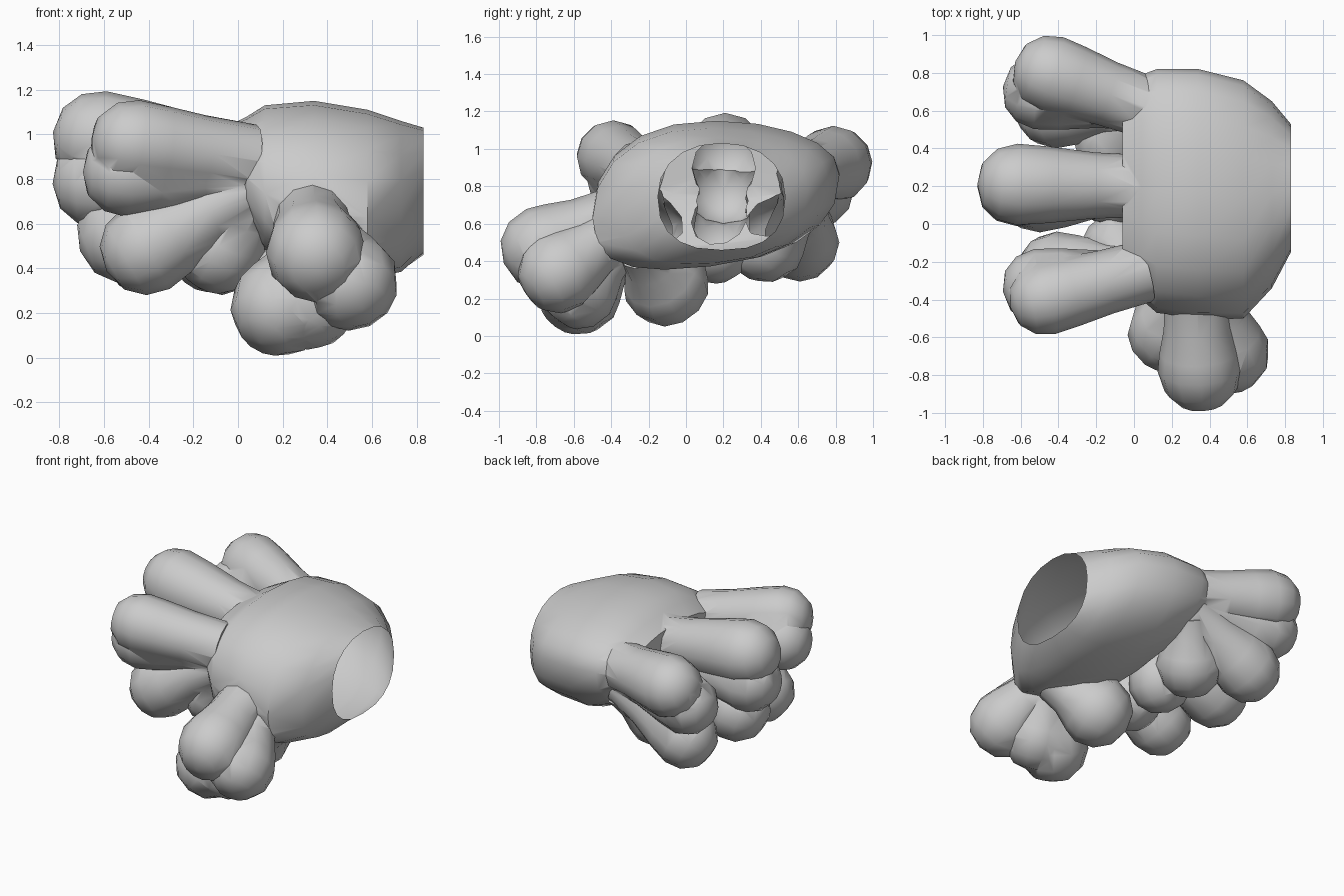
import bpy, bmesh, math
from mathutils import Vector

if "Cube" in bpy.data.objects:
    bpy.data.objects.remove(bpy.data.objects["Cube"])

grey = bpy.data.materials.new("glove_grey")
grey.diffuse_color = (0.6, 0.6, 0.6, 1)
grey.use_nodes = True
grey.node_tree.nodes["Principled BSDF"].inputs["Base Color"].default_value = grey.diffuse_color
segments = bpy.data.collections.new("finger_segments")
bpy.context.scene.collection.children.link(segments)


def loft(name, rings, tip, coll):
    """Skin a list of equal-length point rings, capped at the start and closed on a tip point."""
    bm = bmesh.new()
    rows = [[bm.verts.new(p) for p in ring] for ring in rings]
    n = len(rows[0])
    bm.faces.new(rows[0])
    for a, b in zip(rows, rows[1:]):
        for i in range(n):
            j = (i + 1) % n
            bm.faces.new((a[i], a[j], b[j], b[i]))
    v = bm.verts.new(tip)
    for i in range(n):
        bm.faces.new((rows[-1][i], rows[-1][(i + 1) % n], v))
    bmesh.ops.recalc_face_normals(bm, faces=bm.faces)
    me = bpy.data.meshes.new(name)
    bm.to_mesh(me)
    bm.free()
    me.materials.append(grey)
    ob = bpy.data.objects.new(name, me)
    coll.objects.link(ob)
    return ob


def bulb(name, root, end, r0, r1, n=12):
    """Finger segment that swells from its root to a rounded bulb around end."""
    root, end = Vector(root), Vector(end)
    d = (end - root).normalized()
    L = (end - root).length
    side = d.cross(Vector((0, 0, 1))).normalized()
    up = side.cross(d)
    prof = [(0, r0), (L * 0.4, r0 + (r1 - r0) * 0.2), (L * 0.75, r0 + (r1 - r0) * 0.75)]
    prof += [(L + r1 * math.sin(a), r1 * math.cos(a)) for a in map(math.radians, (0, 30, 58))]
    rings = [[root + d * t + (side * math.cos(k * math.tau / n) + up * math.sin(k * math.tau / n)) * r
              for k in range(n)] for t, r in prof]
    loft(name, rings, end + d * r1 * 0.98, segments)


# palm, from the knuckles to the wrist: x, y range, z range, sideways tilt
sections = [(-0.06, -0.22, 0.66, 0.74, 1.03, 0.0), (0.04, -0.40, 0.79, 0.60, 1.08, 0.04),
            (0.12, -0.47, 0.82, 0.50, 1.13, 0.08), (0.34, -0.50, 0.82, 0.40, 1.15, 0.12),
            (0.58, -0.50, 0.76, 0.39, 1.11, 0.12), (0.73, -0.34, 0.65, 0.40, 1.06, 0.07),
            (0.83, -0.15, 0.53, 0.46, 1.03, 0.0)]
rings = []
for x, y0, y1, z0, z1, tilt in sections:
    ring = []
    for k in range(20):
        a = k * math.tau / 20
        c, s = math.cos(a), math.sin(a)
        e = 0.92 if s > 0 else 0.8
        y = (y0 + y1) / 2 + (y1 - y0) / 2 * math.copysign(abs(c) ** e, c)
        z = (z0 + z1) / 2 + (z1 - z0) / 2 * math.copysign(abs(s) ** e, s)
        z += tilt * (0.85 * c - 0.15) * (1 - max(s, 0))
        ring.append((x, y, z))
    rings.append(ring)
glove = loft("glove", rings[::-1], (-0.061, 0.22, 0.89), bpy.context.scene.collection)

# three fingers: fans of bulbs curling from the top down to the palm
fingers = {
    "front_finger": ((0.06, -0.25, 0.88), [
        (-0.47, -0.395, 0.96, 0.195), (-0.50, -0.33, 0.83, 0.2),
        (-0.41, -0.25, 0.49, 0.21), (-0.08, -0.14, 0.49, 0.205)]),
    "middle_finger": ((0.06, 0.20, 0.88), [
        (-0.62, 0.21, 0.98, 0.215), (-0.625, 0.20, 0.79, 0.21),
        (-0.51, 0.17, 0.55, 0.215), (-0.08, 0.16, 0.48, 0.2)]),
    "back_finger": ((0.06, 0.62, 0.86), [
        (-0.44, 0.795, 0.92, 0.205), (-0.50, 0.70, 0.78, 0.2),
        (-0.42, 0.61, 0.50, 0.21), (-0.10, 0.43, 0.50, 0.215)]),
}
for name, (root, ends) in fingers.items():
    for i, (x, y, z, r) in enumerate(ends):
        drop = (0, 0.05, 0.12, 0.14)[i]
        bulb(f"{name}_{i + 1}", (root[0], root[1], root[2] - drop), (x, y, z),
             0.165 if i == 0 else 0.13, r)

# thumb: bulbs fanning from the palm's front edge, the last one folded under
thumb = [((0.33, -0.40, 0.62), (0.35, -0.77, 0.47), 0.17, 0.225),
         ((0.40, -0.38, 0.55), (0.50, -0.68, 0.34), 0.15, 0.22),
         ((0.34, -0.37, 0.50), (0.19, -0.57, 0.23), 0.14, 0.225),
         ((0.38, -0.38, 0.50), (0.32, -0.57, 0.25), 0.14, 0.215),
         ((0.48, -0.24, 0.47), (0.22, -0.11, 0.285), 0.13, 0.235)]
for i, (root, end, r0, r1) in enumerate(thumb):
    bulb(f"thumb_{i + 1}", root, end, r0, r1)

# fuse every segment with the palm into one hollow shell
mod = glove.modifiers.new("fuse", 'BOOLEAN')
mod.operation = 'UNION'
mod.operand_type = 'COLLECTION'
mod.collection = segments
mod.solver = 'EXACT'
bpy.context.view_layer.update()
fused = bpy.data.meshes.new_from_object(glove.evaluated_get(bpy.context.evaluated_depsgraph_get()))
glove.modifiers.clear()
glove.data = fused
for ob in list(segments.objects):
    bpy.data.objects.remove(ob)

# open the wrist
bm = bmesh.new()
bm.from_mesh(fused)
cap = [f for f in bm.faces if all(v.co.x > 0.828 for v in f.verts)]
bmesh.ops.delete(bm, geom=cap, context='FACES')
for f in bm.faces:
    f.smooth = True
    f.material_index = 0
bm.to_mesh(fused)
bm.free()
fused.materials.clear()
fused.materials.append(grey)
fused.set_sharp_from_angle(angle=math.radians(40))
